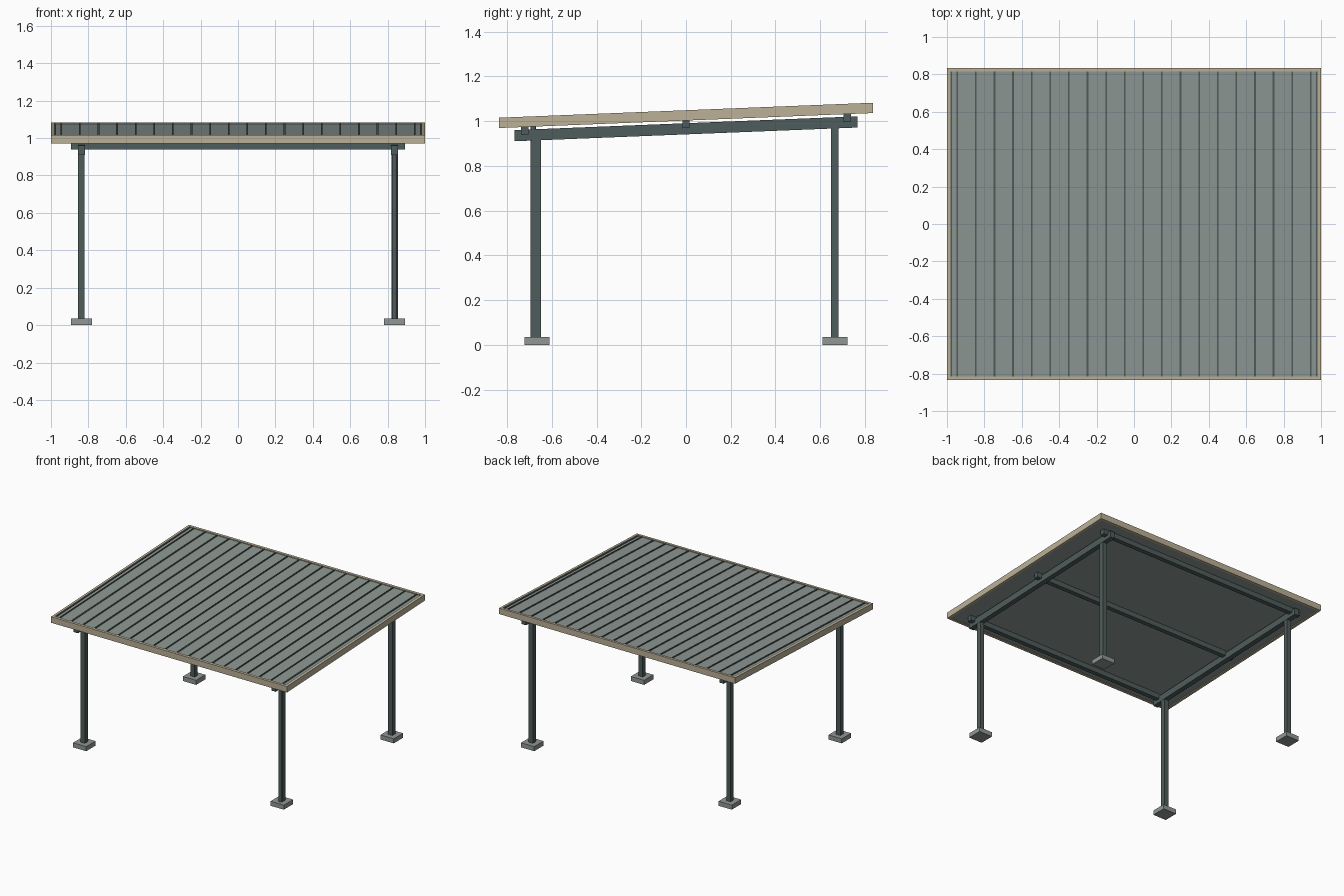
import bpy, bmesh, math

if "Cube" in bpy.data.objects:
    bpy.data.objects.remove(bpy.data.objects["Cube"])

SLOPE = 0.04


def material(name, rgb):
    m = bpy.data.materials.new(name)
    m.diffuse_color = (*rgb, 1)
    m.use_nodes = True
    m.node_tree.nodes["Principled BSDF"].inputs["Base Color"].default_value = m.diffuse_color
    return m


STEEL = material("dark_slate_green", (0.078, 0.108, 0.106))
SHEET = material("grey_green_sheet", (0.27, 0.31, 0.292))
TRIM = material("beige_trim", (0.50, 0.44, 0.31))
CONCRETE = material("concrete_grey", (0.28, 0.31, 0.295))


def box(name, x, y, z, mat, pitched=False):
    """Box from three (min, max) ranges; pitched boxes follow the roof fall."""
    bm = bmesh.new()
    bmesh.ops.create_cube(bm, size=1)
    for v in bm.verts:
        v.co = [(a + b) / 2 + c * (b - a) for (a, b), c in zip((x, y, z), v.co)]
        if pitched:
            v.co.z += SLOPE * v.co.y
    me = bpy.data.meshes.new(name)
    bm.to_mesh(me)
    bm.free()
    me.materials.append(mat)
    ob = bpy.data.objects.new(name, me)
    bpy.context.collection.objects.link(ob)
    return ob


def around(c, h):
    return (c - h, c + h)


# Roof panel with standing ribs
box("roof_panel", (-0.98, 0.98), (-0.815, 0.815), (1.007, 1.042), SHEET, True)
for i in range(20):
    box("roof_rib", around(-0.945 + i * 1.89 / 19, 0.0045), (-0.815, 0.815),
        (1.04, 1.048), STEEL, True)

# Fascia frame around the roof
for s in (-1, 1):
    box("end_fascia", (-1, 1), around(s * 0.825, 0.01), (1.003, 1.049), TRIM, True)
    box("side_fascia", around(s * 0.991, 0.009), (-0.815, 0.815), (1.003, 1.049), TRIM, True)
    box("edge_flashing", around(s * 0.978, 0.005), (-0.815, 0.815), (1.04, 1.046), STEEL, True)

# Purlins across the roof
for y in (-0.72, 0, 0.72):
    box("purlin", (-0.893, 0.893), around(y, 0.0165), (0.969, 1.007), STEEL, True)

# Rafters, posts and footings
for sx in (-1, 1):
    x = sx * 0.8375
    box("rafter", around(x, 0.0185), (-0.766, 0.766), (0.941, 0.991), STEEL, True)
    for sy in (-1, 1):
        y = sy * 0.665
        box("post", around(x, 0.0175), around(y, 0.0175), (0.03, 0.95 + SLOPE * y), STEEL)
        box("footing", around(x, 0.056), around(y, 0.056), (0, 0.035), CONCRETE)

# Downpipe on the front right post
bpy.ops.mesh.primitive_cylinder_add(vertices=16, radius=0.013, depth=0.945,
                                    location=(0.8375, -0.683, 0.5075))
pipe = bpy.context.object
pipe.name = "downpipe"
pipe.data.materials.append(STEEL)
bpy.ops.object.shade_smooth_by_angle(angle=math.radians(40))
